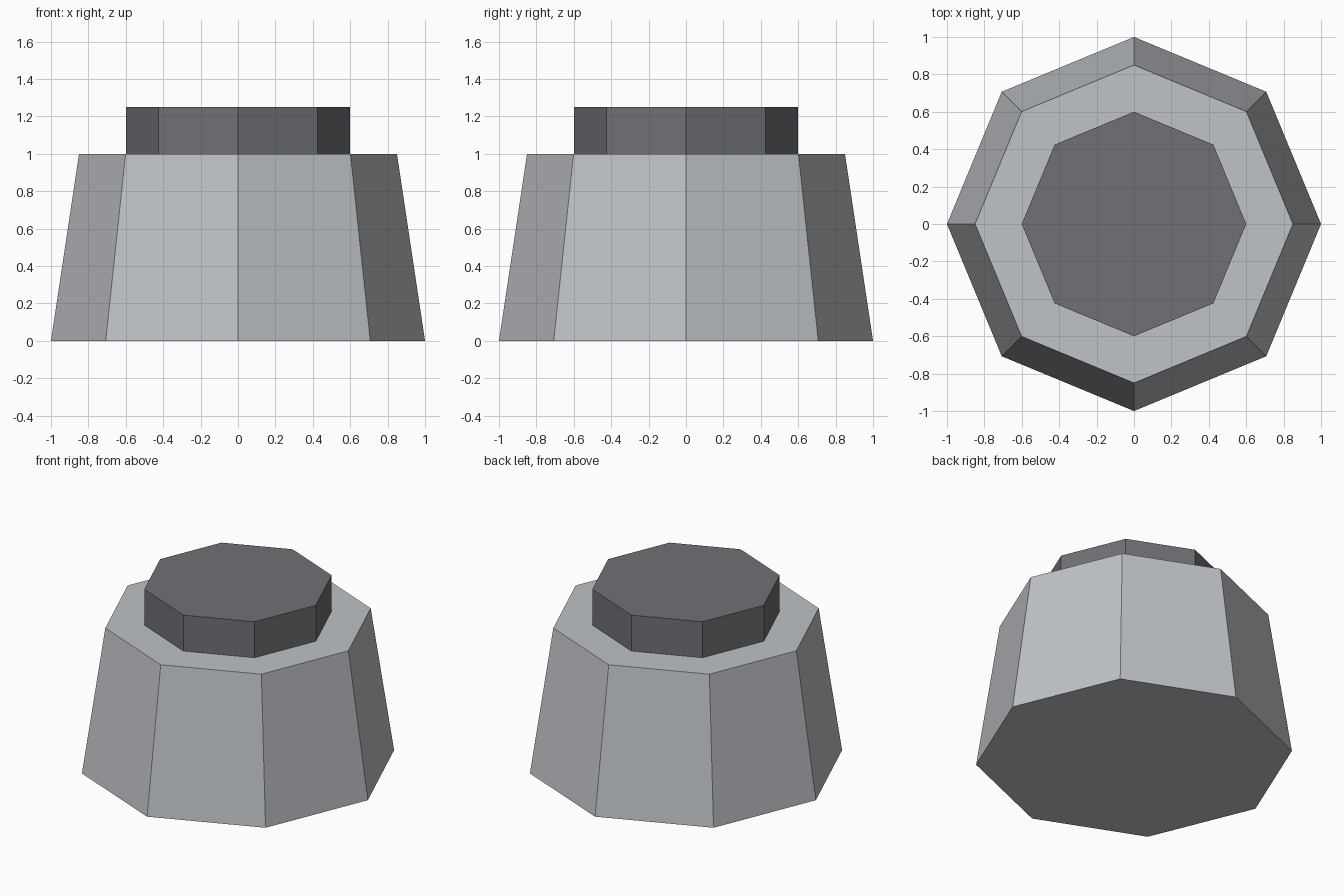
import bpy

cube = bpy.data.objects.get("Cube")
if cube:
    bpy.data.objects.remove(cube, do_unlink=True)


def make_material(name, colour):
    mat = bpy.data.materials.new(name)
    mat.use_nodes = True
    mat.diffuse_color = colour
    mat.node_tree.nodes["Principled BSDF"].inputs["Base Color"].default_value = colour
    return mat


def octagon(name, bottom_radius, top_radius, bottom, top, mat):
    """Flat-shaded eight-sided frustum between two heights."""
    bpy.ops.mesh.primitive_cone_add(
        vertices=8, radius1=bottom_radius, radius2=top_radius,
        depth=top - bottom, location=(0, 0, (bottom + top) / 2))
    part = bpy.context.object
    part.name = name
    part.data.materials.append(mat)
    return part


light_grey = make_material("light grey", (0.52, 0.54, 0.57, 1))
dark_grey = make_material("dark grey", (0.16, 0.163, 0.18, 1))

# Tapered body
octagon("body", 1.0, 0.85, 0.0, 1.0, light_grey)
# Straight-sided cap resting on the body
octagon("cap", 0.6, 0.6, 1.0, 1.25, dark_grey)
